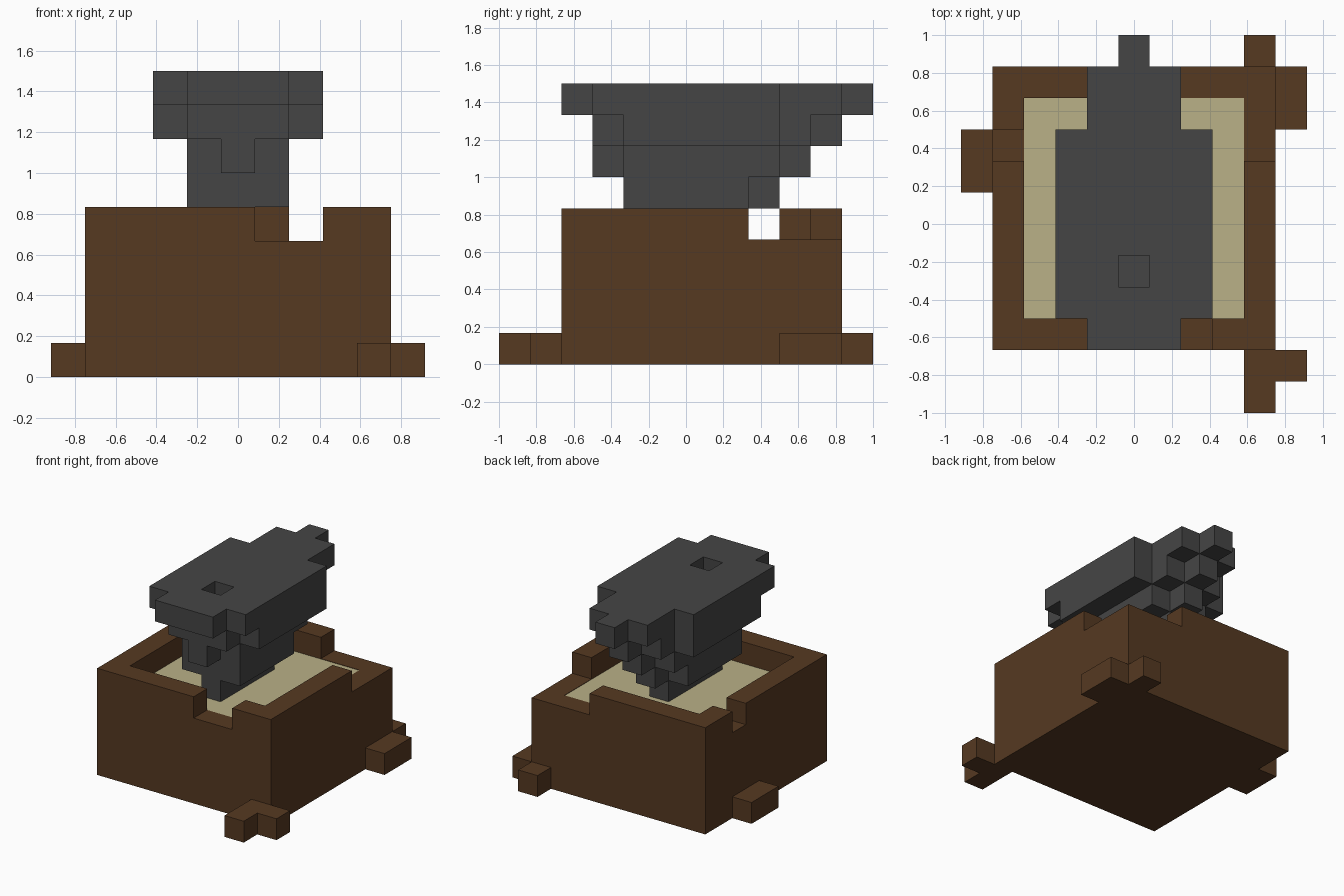
import bpy, bmesh

if "Cube" in bpy.data.objects:
    bpy.data.objects.remove(bpy.data.objects["Cube"])

U = 1 / 6  # size of one block


def material(name, rgb):
    m = bpy.data.materials.new(name)
    m.diffuse_color = (*rgb, 1)
    m.use_nodes = True
    m.node_tree.nodes["Principled BSDF"].inputs["Base Color"].default_value = m.diffuse_color
    return m


WOOD = material("brown wood", (0.092, 0.041, 0.0155))
IRON = material("dark grey iron", (0.060, 0.060, 0.060))
SAND = material("pale sand", (0.49, 0.44, 0.245))


def cells(x0, x1, y0, y1, z0, z1):
    """All blocks from the low to the high bound; column x is centred on x."""
    return {(x, y, z) for x in range(x0, x1 + 1)
            for y in range(y0, y1) for z in range(z0, z1)}


def build(name, blocks, mat):
    """Turn a set of blocks into one mesh made of its outer faces only."""
    bm = bmesh.new()
    verts = {}

    def vert(p):
        if p not in verts:
            verts[p] = bm.verts.new(((p[0] - 0.5) * U, p[1] * U, p[2] * U))
        return verts[p]

    for c in blocks:
        for axis in range(3):
            a, b = (axis + 1) % 3, (axis + 2) % 3
            for side in (0, 1):
                n = list(c)
                n[axis] += 2 * side - 1
                if tuple(n) in blocks:
                    continue
                ring = []
                for da, db in ((0, 0), (1, 0), (1, 1), (0, 1)):
                    p = list(c)
                    p[axis] += side
                    p[a] += da
                    p[b] += db
                    ring.append(vert(tuple(p)))
                bm.faces.new(ring if side else ring[::-1])
    bmesh.ops.dissolve_limit(bm, angle_limit=0.01, verts=bm.verts[:], edges=bm.edges[:])
    mesh = bpy.data.meshes.new(name)
    bm.to_mesh(mesh)
    bm.free()
    mesh.materials.append(mat)
    ob = bpy.data.objects.new(name, mesh)
    bpy.context.collection.objects.link(ob)
    return ob


# Wooden tray with a hollow for the sand and broken gaps in the rim
tray = cells(-4, 4, -4, 5, 0, 5) - cells(-3, 3, -3, 4, 3, 5)
tray -= cells(1, 2, -4, -3, 4, 5)    # front gap
tray -= cells(-4, -4, 2, 3, 4, 5)    # left gap
tray -= cells(2, 4, 4, 5, 4, 5)      # low back right corner
tray -= cells(4, 4, 2, 5, 4, 5)
# Root stubs around the foot
tray |= cells(4, 4, -6, -4, 0, 1) | cells(5, 5, -5, -4, 0, 1)
tray |= cells(5, 5, 3, 5, 0, 1) | cells(4, 4, 5, 6, 0, 1)
tray |= cells(-5, -5, 1, 3, 0, 1)
build("tray", tray, WOOD)

# Sand bed, just under the low rim
sand = build("sand_bed", cells(-3, 3, -3, 4, 3, 4), SAND)
for v in sand.data.vertices:
    if v.co.z > 3.5 * U:
        v.co.z -= 0.003

# Anvil: per layer (bottom, top), strips of (half width, front, back)
layers = {
    (4, 5): [(0, -2, 2)],
    (5, 6): [(1, -2, 2), (0, 2, 3)],
    (6, 7): [(1, -2, 3), (0, -3, 4)],
    (7, 8): [(2, -2, 3), (1, -3, 4), (0, 4, 5)],
    (8, 9): [(2, -3, 3), (1, -4, 5), (0, 5, 6)],
}
anvil = set()
for (z0, z1), strips in layers.items():
    for w, y0, y1 in strips:
        anvil |= cells(-w, w, y0, y1, z0, z1)
anvil -= cells(0, 0, -2, -1, 8, 9)   # square hole in the top
build("anvil", anvil, IRON)
